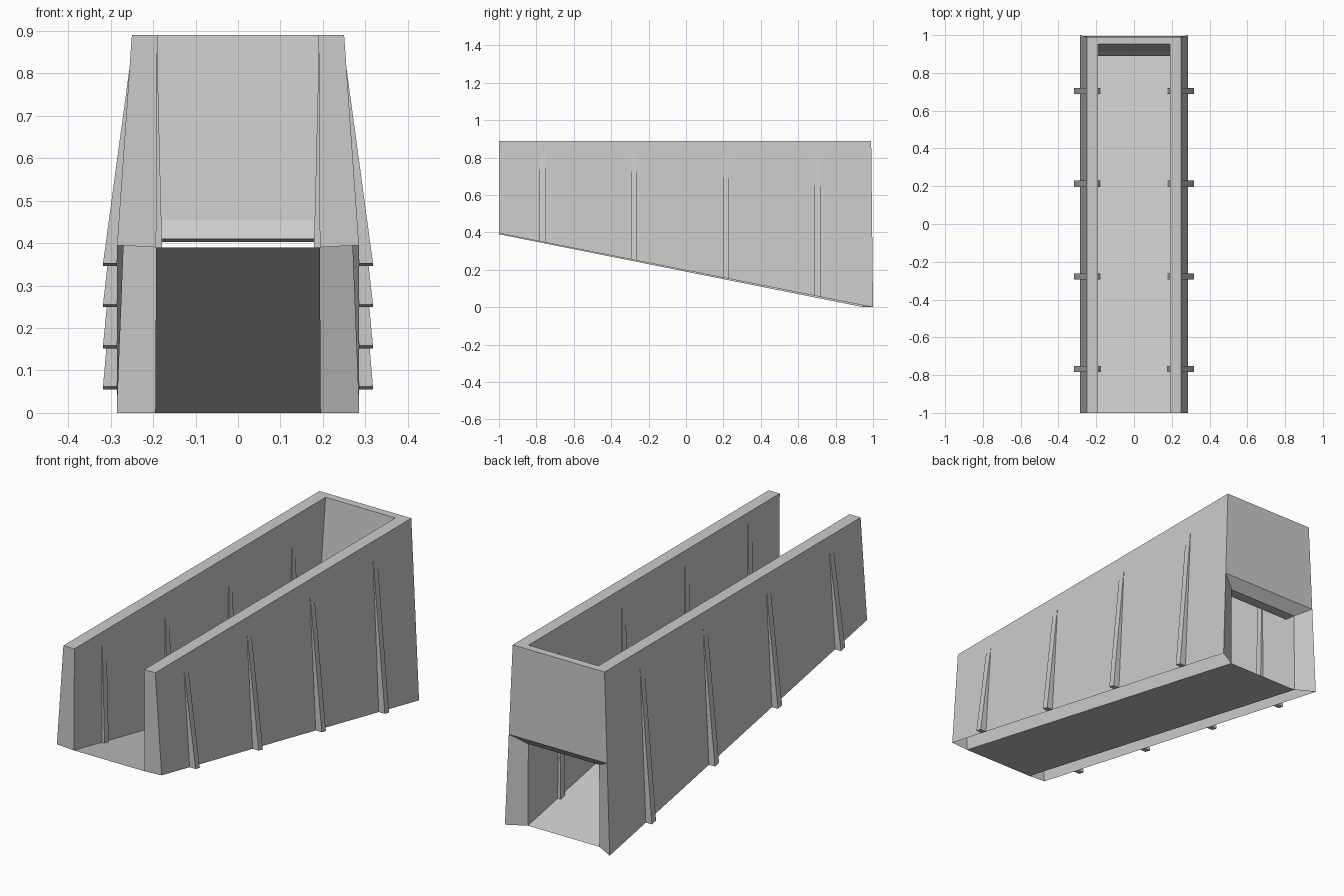
import bpy, bmesh

cube = bpy.data.objects.get("Cube")
if cube:
    bpy.data.objects.remove(cube, do_unlink=True)

# One plain concrete colour
GREY = (0.6, 0.6, 0.6, 1)
concrete = bpy.data.materials.new("concrete_grey")
concrete.diffuse_color = GREY
concrete.use_nodes = True
concrete.node_tree.nodes["Principled BSDF"].inputs["Base Color"].default_value = GREY

TOP = 0.89


def outer_x(y, z):
    """Outer wall half width: constant along its sloping foot and level top."""
    foot = 0.1975 * (1 - y)
    return 0.285 - 0.035 * (z - foot) / (TOP - foot)


def inner_x(y, z):
    return 0.195 - 0.005 * z / TOP


def finish(name, bm):
    bmesh.ops.recalc_face_normals(bm, faces=bm.faces[:])
    mesh = bpy.data.meshes.new(name)
    bm.to_mesh(mesh)
    bm.free()
    mesh.materials.append(concrete)
    obj = bpy.data.objects.new(name, mesh)
    bpy.context.collection.objects.link(obj)
    return obj


# Channel: hollow side walls, open underneath, with a sloping floor and a lintel.
# Side profiles as (y, z): foot front, foot back, then up the back, top front.
OUTER = [(-1, 0.395), (1, 0), (0.995, 0.447), (0.99, TOP), (-1, TOP)]
INNER = [(-1, 0.39), (0.95, 0), (0.95, 0.403), (0.89, 0.41),
         (0.91, 0.455), (0.952, TOP), (-1, TOP)]

bm = bmesh.new()


def ring(profile, width, side):
    return [bm.verts.new((side * width(y, z), y, z)) for y, z in profile]


o_right, o_left = (ring(OUTER, outer_x, s) for s in (-1, 1))
i_right, i_left = (ring(INNER, inner_x, s) for s in (-1, 1))

for o, i in ((o_right, i_right), (o_left, i_left)):
    bm.faces.new(o)                             # outer wall
    bm.faces.new(i)                             # inner wall
    bm.faces.new((o[0], i[0], i[6], o[4]))      # front end
    bm.faces.new((o[4], i[6], i[5], o[3]))      # top rim
    bm.faces.new((o[1], o[2], i[2], i[1]))      # bevelled outlet jamb


def bridge(a, b):
    """Face across the channel between two matching wall points."""
    bm.faces.new((a[0], a[1], b[1], b[0]))


outer = list(zip(o_right, o_left))
inner = list(zip(i_right, i_left))
bridge(inner[0], inner[1])                      # floor
bridge(outer[2], outer[3])                      # back wall
bridge(outer[3], inner[5])                      # back rim
bridge(outer[2], inner[2])                      # lintel bevel
for k in range(2, 5):
    bridge(inner[k], inner[k + 1])              # lintel underside and inside
finish("channel", bm)


# Tapered ribs on both faces of each wall
def rib(name, y, side, width, reach, foot, peak):
    """Wedge standing proud of the wall at its foot and merging at its peak."""
    rb = bmesh.new()
    ends = []
    for yy in (y - 0.016, y + 0.016):
        z = foot(yy)
        pts = [(width(yy, z), z), (reach, z), (width(yy, peak), peak)]
        ends.append([rb.verts.new((side * x, yy, h)) for x, h in pts])
    a, b = ends
    rb.faces.new(a)
    rb.faces.new(b)
    for k in range(3):
        n = (k + 1) % 3
        rb.faces.new((a[k], a[n], b[n], b[k]))
    finish(name, rb)


for n in range(4):
    y = -0.767 + 0.49 * n
    for side, label in ((-1, "right"), (1, "left")):
        rib(f"outer_rib_{label}_{n + 1}", y, side, outer_x, 0.318,
            lambda v: 0.1975 * (1 - v), 0.82)
        rib(f"inner_rib_{label}_{n + 1}", y, side, inner_x, 0.178,
            lambda v: 0.2 * (0.95 - v), 0.85)
